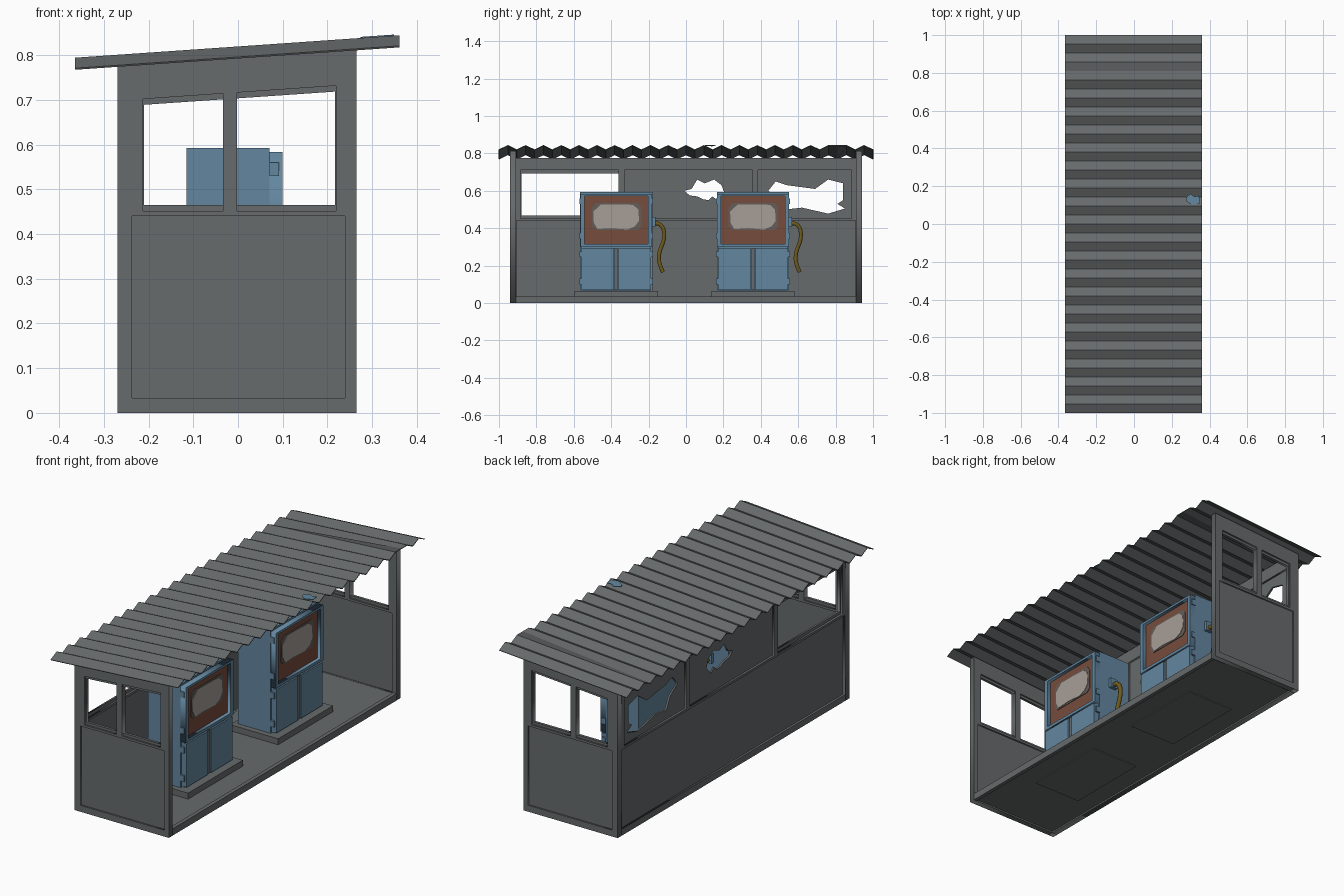
import bpy, bmesh, math
from mathutils import Matrix

if "Cube" in bpy.data.objects:
    bpy.data.objects.remove(bpy.data.objects["Cube"])


def material(name, rgb):
    m = bpy.data.materials.new(name)
    m.diffuse_color = (*rgb, 1)
    m.use_nodes = True
    m.node_tree.nodes["Principled BSDF"].inputs["Base Color"].default_value = m.diffuse_color
    return m


GREY = material("weathered_grey", (0.135, 0.145, 0.147))
BLUE = material("pump_blue", (0.125, 0.24, 0.35))
RUST = material("rust_brown", (0.18, 0.072, 0.045))
GLASS = material("dusty_glass", (0.38, 0.34, 0.31))
RIM = material("dull_rim", (0.13, 0.11, 0.10))
HOSE = material("hose_ochre", (0.16, 0.105, 0.012))


def add_mesh(name, mesh, mat):
    mesh.materials.clear()
    mesh.materials.append(mat)
    ob = bpy.data.objects.new(name, mesh)
    bpy.context.collection.objects.link(ob)
    return ob


def box(name, x, y, z, mat):
    """Box from (min, max) ranges."""
    bm = bmesh.new()
    bmesh.ops.create_cube(bm, size=1)
    for v in bm.verts:
        v.co = [(r[0] + r[1]) / 2 + c * (r[1] - r[0]) for r, c in zip((x, y, z), v.co)]
    me = bpy.data.meshes.new(name)
    bm.to_mesh(me)
    bm.free()
    return add_mesh(name, me, mat)


def curve_to_mesh(name, cu, matrix, mat):
    tmp = bpy.data.objects.new("tmp", cu)
    bpy.context.collection.objects.link(tmp)
    dg = bpy.context.evaluated_depsgraph_get()
    me = bpy.data.meshes.new_from_object(tmp.evaluated_get(dg))
    bpy.data.objects.remove(tmp)
    me.transform(matrix)
    me.name = name
    return add_mesh(name, me, mat)


# plate orientations: outline (u, v) drawn as (x, z) or as (y, z)
def facing_y(y):
    return Matrix(((1, 0, 0, 0), (0, 0, -1, y), (0, 1, 0, 0), (0, 0, 0, 1)))


def facing_x(x):
    return Matrix(((0, 0, 1, x), (1, 0, 0, 0), (0, 1, 0, 0), (0, 0, 0, 1)))


def plate(name, loops, thick, matrix, mat):
    """Flat plate; first loop is the outline, the rest are holes."""
    cu = bpy.data.curves.new(name, 'CURVE')
    cu.dimensions = '2D'
    cu.fill_mode = 'BOTH'
    cu.extrude = thick / 2
    for pts in loops:
        sp = cu.splines.new('POLY')
        sp.points.add(len(pts) - 1)
        for p, (u, v) in zip(sp.points, pts):
            p.co = (u, v, 0, 1)
        sp.use_cyclic_u = True
    return curve_to_mesh(name, cu, matrix, mat)


def rect(u0, u1, v0, v1):
    return [(u0, v0), (u1, v0), (u1, v1), (u0, v1)]


SLOPE = 0.069


def top(x):
    return 0.776 + SLOPE * (x + 0.27)


def sloped(x0, x1, z0, drop):
    return [(x0, z0), (x1, z0), (x1, top(x1) - drop), (x0, top(x0) - drop)]


# end walls: thick frame around a thin core
for side, y in (("front", -0.925), ("rear", 0.925)):
    outer = sloped(-0.27, 0.265, 0, 0)
    plate(side + "_wall_frame", [outer, rect(-0.237, 0.239, 0.033, 0.44),
          sloped(-0.213, -0.033, 0.452, 0.078), sloped(-0.002, 0.219, 0.452, 0.078)],
          0.03, facing_y(y), GREY)
    plate(side + "_wall_core", [sloped(-0.265, 0.26, 0.005, 0.005),
          sloped(-0.210, -0.031, 0.465, 0.091), sloped(-0.004, 0.217, 0.465, 0.091)],
          0.014, facing_y(y), GREY)

# back wall with one open window and two broken panes
broken_a = [(-.01, .60), (.03, .61), (.06, .66), (.10, .64), (.15, .66), (.19, .63), (.205, .59),
            (.17, .55), (.14, .57), (.12, .55), (.09, .555), (.06, .57), (.02, .575)]
broken_b = [(.44, .60), (.48, .65), (.54, .63), (.69, .61), (.76, .66), (.84, .64), (.84, .55),
            (.81, .53), (.85, .505), (.76, .478), (.62, .51), (.53, .50), (.50, .56)]
plate("back_wall_frame", [rect(-0.91, 0.91, 0, 0.776), rect(-0.905, 0.905, 0.033, 0.44),
      rect(-0.885, -0.36, 0.452, 0.71), rect(-0.33, 0.355, 0.452, 0.71),
      rect(0.385, 0.885, 0.452, 0.71)], 0.03, facing_x(-0.255), GREY)
plate("back_wall_core", [rect(-0.909, 0.909, 0.005, 0.77), rect(-0.88, -0.353, 0.468, 0.692),
      broken_a, broken_b], 0.01, facing_x(-0.255), GREY)

# floor and open-side sill
box("floor", (-0.25, 0.255), (-0.912, 0.912), (0.008, 0.032), GREY)
box("floor_sill", (0.245, 0.265), (-0.912, 0.912), (0, 0.035), GREY)

# corrugated sloping roof
bm = bmesh.new()
rows = []
for i in range(43):
    y = -1 + i * 2 / 42
    rise = 0.023 * (i % 2)
    bent = 0.023 if i == 38 else 0
    rows.append([bm.verts.new((x, y, top(x) - 0.002 + rise + b))
                 for x, b in ((-0.364, 0), (0.361, bent))])
for a, b in zip(rows, rows[1:]):
    bm.faces.new((a[0], a[1], b[1], b[0]))
bmesh.ops.recalc_face_normals(bm, faces=bm.faces)
me = bpy.data.meshes.new("roof_sheet")
bm.to_mesh(me)
bm.free()
roof = add_mesh("roof_sheet", me, GREY)
mod = roof.modifiers.new("thickness", 'SOLIDIFY')
mod.thickness = 0.004
mod.offset = 1

# small blue scrap on the roof edge
scrap = [(.28, .12), (.31, .10), (.35, .11), (.345, .15), (.32, .145), (.30, .16), (.275, .14)]
tilt = Matrix.Translation((0, 0, top(0) + 0.026)) @ Matrix.Rotation(-math.atan(SLOPE), 4, 'Y')
plate("roof_scrap", [scrap], 0.003, tilt, BLUE)


def pump(tag, cy):
    def ys(a, b):
        return (cy + a, cy + b)

    def loop(pts):
        return [(cy + u, v) for u, v in pts]

    box(tag + "_plinth", (-0.14, 0.133), ys(-0.222, 0.222), (0.004, 0.063), GREY)
    box(tag + "_body", (-0.115, 0.07), ys(-0.193, 0.193), (0.063, 0.593), BLUE)
    # lower cupboard doors and centre strip
    box(tag + "_door_back", (0.07, 0.085), ys(-0.185, 0.185), (0.066, 0.3), BLUE)
    box(tag + "_door_strip", (0.08, 0.095), ys(-0.008, 0.008), (0.07, 0.295), GREY)
    for s, name in ((-1, "left"), (1, "right")):
        a, b = sorted((s * 0.012, s * 0.187))
        box(f"{tag}_{name}_door", (0.08, 0.1), ys(a, b), (0.07, 0.293), BLUE)
        a, b = sorted((s * 0.18, s * 0.197))
        for k, z in enumerate((0.1, 0.245, 0.345, 0.53)):
            box(f"{tag}_{name}_hinge_{k}", (0.07, 0.092), ys(a, b), (z, z + 0.03), BLUE)
    # display: raised frame, rusty face, clouded window
    plate(tag + "_display_frame", [loop(rect(-0.192, 0.192, 0.3, 0.584)),
          loop(rect(-0.17, 0.17, 0.315, 0.572))], 0.03, facing_x(0.085), BLUE)
    plate(tag + "_display_face", [loop(rect(-0.175, 0.175, 0.31, 0.577))],
          0.012, facing_x(0.076), RUST)
    rim = [(-.13, .41), (-.11, .39), (.115, .39), (.135, .41),
           (.135, .51), (.115, .535), (-.11, .535), (-.13, .51)]
    plate(tag + "_window_rim", [loop(rim)], 0.006, facing_x(0.082), RIM)
    dust = [(-.12, .43), (-.10, .395), (-.03, .40), (.06, .393), (.10, .41), (.122, .44),
            (.118, .50), (.09, .525), (.0, .528), (-.08, .528), (-.10, .51), (-.122, .49)]
    plate(tag + "_window_glass", [loop(dust)], 0.006, facing_x(0.084), GLASS)
    # hose and its holder on the rear side
    box(tag + "_hose_holder", (-0.03, 0.01), ys(0.19, 0.21), (0.41, 0.46), BLUE)
    cu = bpy.data.curves.new("hose", 'CURVE')
    cu.dimensions = '3D'
    cu.bevel_depth = 0.012
    cu.bevel_resolution = 1
    cu.use_fill_caps = True
    cu.resolution_u = 4
    path = [(.195, .425), (.225, .43), (.255, .40), (.258, .34), (.228, .27), (.228, .21), (.25, .165)]
    sp = cu.splines.new('NURBS')
    sp.points.add(len(path) - 1)
    for p, (u, v) in zip(sp.points, path):
        p.co = (-0.01, cy + u, v, 1)
    sp.use_endpoint_u = True
    sp.order_u = 3
    hose = curve_to_mesh(tag + "_hose", cu, Matrix(), HOSE)
    hose.data.shade_smooth()


pump("near_pump", -0.373)
pump("far_pump", 0.358)
